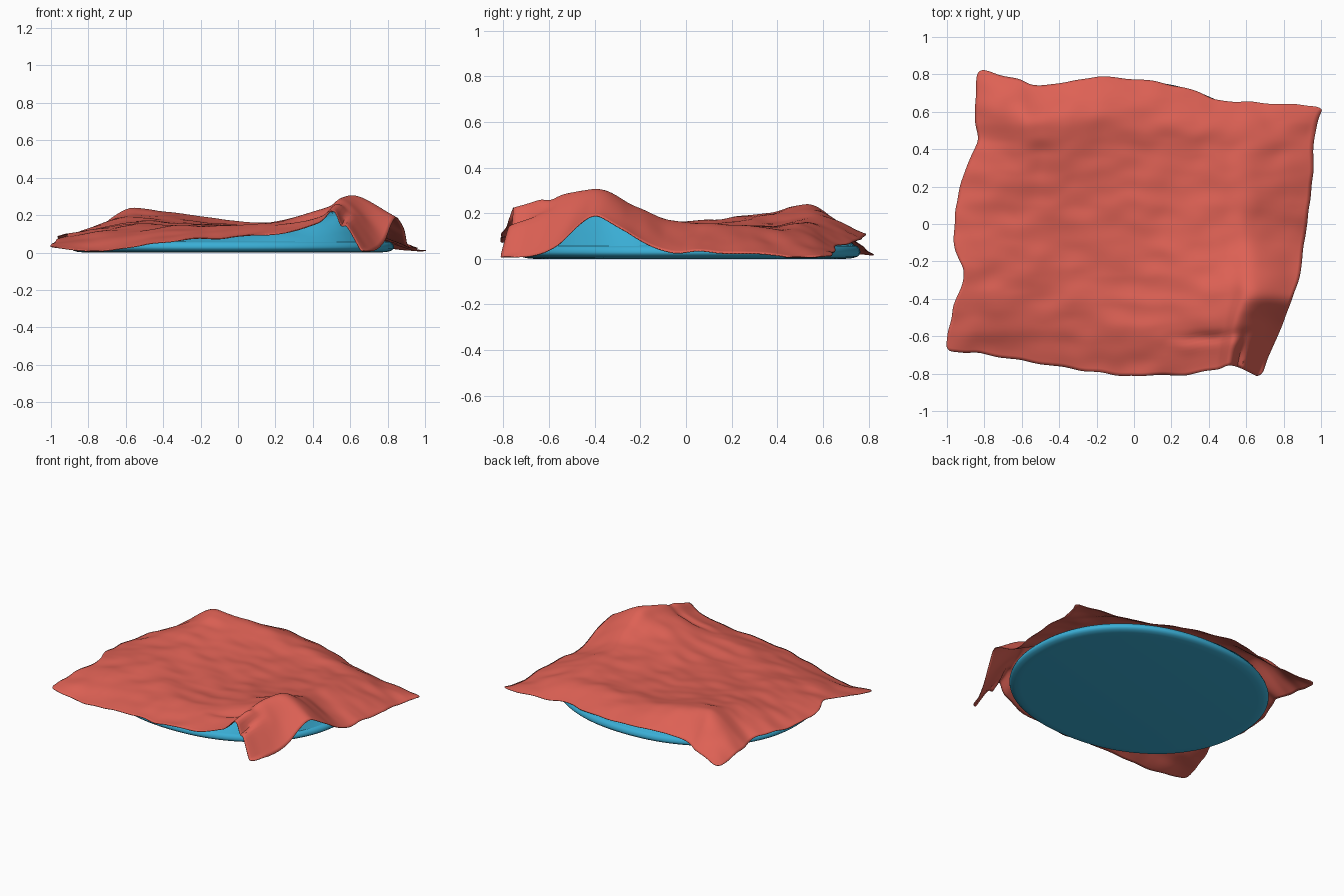
import bpy
import bmesh
import math
from mathutils import Vector, noise
from mathutils.bvhtree import BVHTree

cube = bpy.data.objects.get("Cube")
if cube:
    bpy.data.objects.remove(cube, do_unlink=True)


def make_material(name, colour):
    mat = bpy.data.materials.new(name)
    mat.use_nodes = True
    mat.diffuse_color = colour
    mat.node_tree.nodes["Principled BSDF"].inputs["Base Color"].default_value = colour
    return mat


def make_object(name, bm, mat):
    bmesh.ops.recalc_face_normals(bm, faces=bm.faces)
    mesh = bpy.data.meshes.new(name)
    bm.to_mesh(mesh)
    bm.free()
    mesh.materials.append(mat)
    for poly in mesh.polygons:
        poly.use_smooth = True
    obj = bpy.data.objects.new(name, mesh)
    bpy.context.collection.objects.link(obj)
    return obj


def spline(values, t):
    """Smooth curve through evenly spaced values, t from 0 to 1."""
    last = len(values) - 1
    s = t * last
    i = min(int(s), last - 1)
    f = s - i
    b, c = values[i], values[i + 1]
    a = values[i - 1] if i > 0 else b * 2 - c
    d = values[i + 2] if i + 2 <= last else c * 2 - b
    slope_b, slope_c = (c - a) * 0.5, (d - b) * 0.5
    f2, f3 = f * f, f * f * f
    return (b * (2 * f3 - 3 * f2 + 1) + slope_b * (f3 - 2 * f2 + f)
            + c * (3 * f2 - 2 * f3) + slope_c * (f3 - f2))


def edge(xs, ys):
    return [Vector((x, y, 0)) for x, y in zip(xs, ys)]


# Outline of the cloth, seen from above
front = edge((-1.01, -.78, -.55, -.3, -.05, .2, .42, .52, .68),
             (-.68, -.7, -.74, -.78, -.81, -.81, -.78, -.76, -.83))
back = edge((-.84, -.63, -.5, -.22, .05, .3, .46, .65, 1.01),
            (.83, .78, .74, .78, .77, .72, .66, .65, .63))
left = edge((-1.01, -.97, -.91, -.96, -.95, -.91, -.84, -.85, -.84),
            (-.68, -.45, -.27, -.13, .08, .28, .44, .62, .83))
right = edge((.68, .77, .84, .89, .91, .94, .96, .97, 1.01),
             (-.83, -.58, -.41, -.27, -.08, .12, .34, .5, .63))

# Cloth heights in hundredths, rows running front to back
heights = [
    (3, 1, 3, 7, 8, 10, 16, 22, -3),
    (7, 9, 11, 13, 14, 17, 23, 28, 5),
    (10, 12, 14, 14, 14, 18, 25, 30, 19),
    (9, 13, 15, 14, 14, 17, 20, 23, 12),
    (8, 14, 16, 15, 14, 15, 16, 15, 3),
    (8, 17, 18, 16, 14, 14, 15, 14, 3),
    (7, 19, 20, 17, 15, 14, 14, 12, 2),
    (5, 20, 23, 19, 16, 15, 13, 10, 1),
    (1, 5, 9, 11, 9, 7, 6, 4, 1),
]


def round_corner(u, v, r=0.045):
    """Pull the square patch corners into small arcs."""
    a, b = 2 * u - 1, 2 * v - 1
    s, t = (abs(a) - 1 + r) / r, (abs(b) - 1 + r) / r
    if s > 0 and t > 0:
        a = math.copysign(1 - r + r * s * math.sqrt(1 - t * t / 2), a)
        b = math.copysign(1 - r + r * t * math.sqrt(1 - s * s / 2), b)
    return (a + 1) / 2, (b + 1) / 2


def cloth_point(u, v):
    u, v = round_corner(u, v)
    # Blend the four edges into a patch
    p = (spline(front, u) * (1 - v) + spline(back, u) * v
         + spline(left, v) * (1 - u) + spline(right, v) * u)
    p -= ((front[0] * (1 - u) + front[-1] * u) * (1 - v)
          + (back[0] * (1 - u) + back[-1] * u) * v)
    z = spline([spline(row, u) for row in heights], v) / 100
    # Wrinkles, stretched sideways, and broader soft ripples
    fine = noise.noise(Vector((p.x * 6, p.y * 11, 0.3)))
    broad = noise.noise(Vector((p.x * 5, p.y * 5, 4.0)))
    z += 0.009 * fine + 0.007 * broad
    # Tuck that gathers toward the hanging corner
    if 0.15 < p.x < 0.66:
        line = -0.61 + 0.5 * max(0, p.x - 0.35) ** 2
        fade = math.sin((p.x - 0.15) / 0.51 * math.pi)
        z -= 0.02 * fade * math.exp(-((p.y - line) / 0.03) ** 2)
    # Pleat down the side of the hanging corner
    pleat = 0.53 + 0.25 * (p.y + 0.76)
    reach = min(max((-0.56 - p.y) / 0.15, 0), 1)
    z -= 0.045 * reach * math.exp(-((p.x - pleat - 0.02) / 0.022) ** 2)
    # Soft sideways wander of the hem
    p.x += 0.01 * noise.noise(Vector((p.x * 3, p.y * 9, 7.0)))
    p.y += 0.01 * noise.noise(Vector((p.x * 9, p.y * 3, 9.0)))
    p.z = max(z, 0.01)
    return p


# Draped cloth
COUNT = 110
bm = bmesh.new()
grid = [[bm.verts.new(cloth_point(i / COUNT, j / COUNT)) for i in range(COUNT + 1)]
        for j in range(COUNT + 1)]
for j in range(COUNT):
    for i in range(COUNT):
        bm.faces.new((grid[j][i], grid[j][i + 1], grid[j + 1][i + 1], grid[j + 1][i]))
surface = BVHTree.FromBMesh(bm)
cloth = make_object("cloth", bm, make_material("coral red", (0.73, 0.12, 0.09, 1)))
thickness = cloth.modifiers.new("thickness", 'SOLIDIFY')
thickness.thickness = 0.004
thickness.offset = -1

# Oval dish and filling share one ring builder
blue = make_material("sky blue", (0.042, 0.42, 0.66, 1))
SIDES = 96
CENTRE, RADIUS = Vector((-0.03, 0.015, 0)), Vector((0.865, 0.75, 0))


def fuller(c):
    """Push a sine or cosine outward a little, for a squarer oval."""
    return math.copysign(abs(c) ** 0.93, c)


def oval(name, rings, height, closed):
    """Concentric oval rings; height(ring, x, y) gives each point's z."""
    bm = bmesh.new()
    loops = []
    for ring in rings:
        loop = []
        for k in range(SIDES):
            a = math.tau * k / SIDES
            x = CENTRE.x + RADIUS.x * ring[0] * fuller(math.cos(a))
            y = CENTRE.y + RADIUS.y * ring[0] * fuller(math.sin(a))
            loop.append(bm.verts.new((x, y, height(ring, x, y))))
        loops.append(loop)
    bm.faces.new(loops[0])
    for low, high in zip(loops, loops[1:]):
        for k in range(SIDES):
            n = (k + 1) % SIDES
            bm.faces.new((low[k], low[n], high[n], high[k]))
    if closed:
        bm.faces.new(loops[-1])
    return make_object(name, bm, blue)


# Shallow dish: flat bottom, rounded wall leaning back in at the top
profile = [(0.91, 0), (0.955, 0.003), (0.983, 0.01), (0.997, 0.02),
           (1, 0.029), (0.994, 0.044), (0.98, 0.056), (0.96, 0.06)]
oval("dish", profile, lambda ring, x, y: ring[1], True)


# Heaped filling that holds the cloth up, sinking into the dish at its rim
def heap(ring, x, y):
    hit = surface.ray_cast(Vector((x, y, 1)), Vector((0, 0, -1)))[0]
    top = max(hit.z - 0.016, 0.02) if hit else 0.05
    rim = min(0.05, top)
    return rim + (top - rim) * (1 - (ring[0] / 0.98) ** 12)


oval("filling", [(0.02 + 0.96 * i / 40,) for i in range(41)], heap, False)

# Keep hard edges crisp
bpy.ops.object.select_all(action='DESELECT')
for obj in bpy.context.collection.objects:
    if obj.name in ("cloth", "dish", "filling"):
        obj.select_set(True)
        bpy.context.view_layer.objects.active = obj
bpy.ops.object.shade_smooth_by_angle(angle=math.radians(50))
